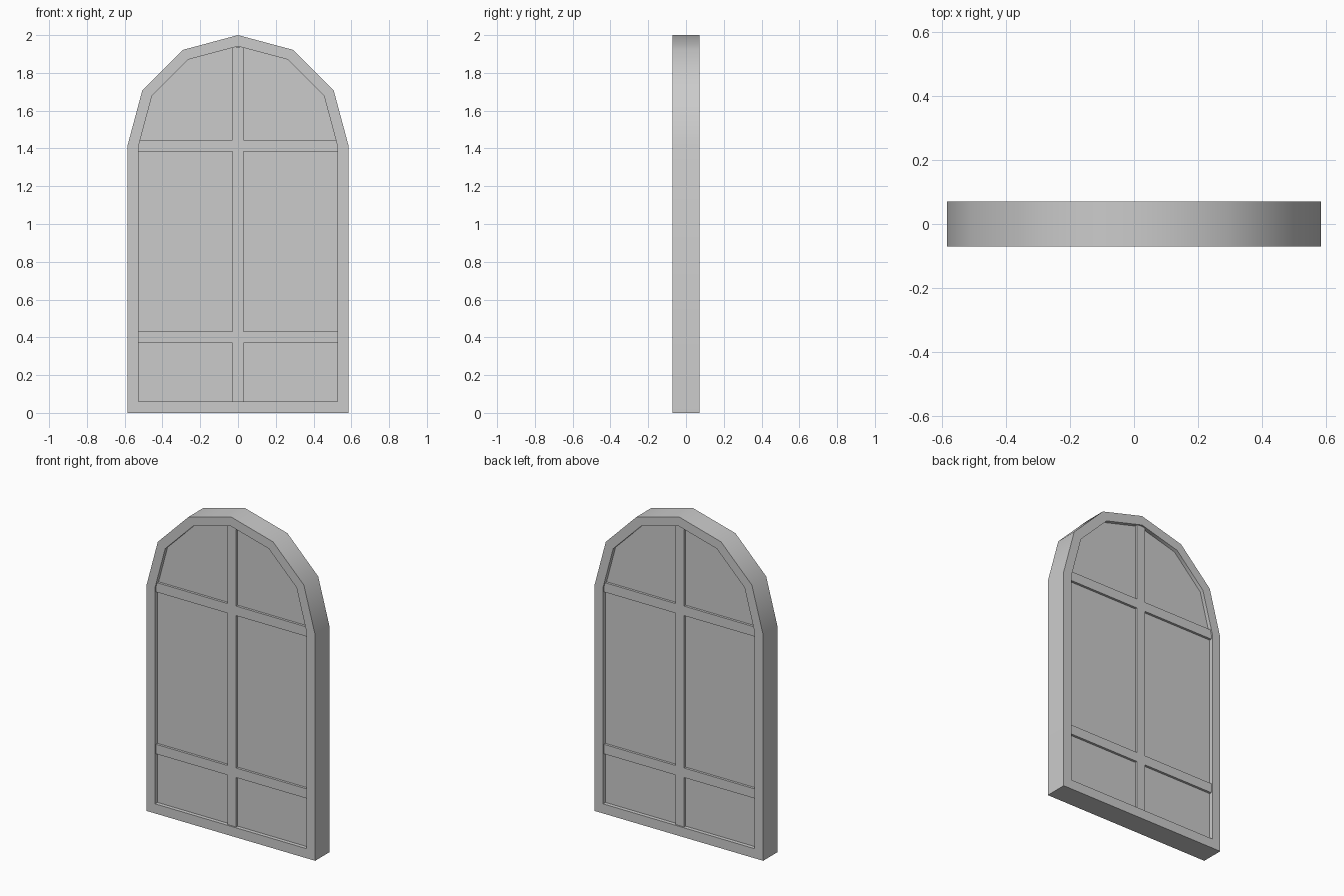
import bpy, bmesh, math

if "Cube" in bpy.data.objects:
    bpy.data.objects.remove(bpy.data.objects["Cube"])

SPRING = 1.415          # height where the arch begins
R_OUT, R_IN = 0.585, 0.526
DEPTH, BAR_Y, GLASS_Y = 0.071, 0.062, 0.047   # half depths


def arch_outline(radius, bottom):
    """Closed outline: straight sides with a six-segment half-round top."""
    pts = [(-radius, bottom), (radius, bottom)]
    for i in range(7):
        a = math.radians(30 * i)
        pts.append((radius * math.cos(a), SPRING + radius * math.sin(a)))
    return pts


def finish(bm, name, smooth=False):
    bmesh.ops.recalc_face_normals(bm, faces=bm.faces)
    mesh = bpy.data.meshes.new(name)
    bm.to_mesh(mesh)
    bm.free()
    obj = bpy.data.objects.new(name, mesh)
    bpy.context.collection.objects.link(obj)
    if smooth:
        bpy.context.view_layer.objects.active = obj
        obj.select_set(True)
        bpy.ops.object.shade_smooth_by_angle(angle=math.radians(40))
        obj.select_set(False)
    return obj


def ring(bm, pts, y):
    return [bm.verts.new((x, y, z)) for x, z in pts]


def bridge(bm, a, b):
    n = len(a)
    for i in range(n):
        j = (i + 1) % n
        bm.faces.new((a[i], a[j], b[j], b[i]))


def prism(name, pts, half_depth):
    bm = bmesh.new()
    front, back = ring(bm, pts, -half_depth), ring(bm, pts, half_depth)
    bridge(bm, front, back)
    bm.faces.new(front)
    bm.faces.new(back)
    return finish(bm, name)


def bar(name, x0, x1, z0, z1):
    return prism(name, [(x0, z0), (x1, z0), (x1, z1), (x0, z1)], BAR_Y)


# Arched frame, a rectangular section swept round the outline
outer, inner = arch_outline(R_OUT, 0), arch_outline(R_IN, 0.06)
bm = bmesh.new()
loops = [ring(bm, outer, -DEPTH), ring(bm, outer, DEPTH),
         ring(bm, inner, DEPTH), ring(bm, inner, -DEPTH)]
for k in range(4):
    bridge(bm, loops[k], loops[(k + 1) % 4])
finish(bm, "window_frame", smooth=True)

# Glass filling the opening
prism("glass_pane", inner, GLASS_Y)

# Upright and cross glazing bars
bar("upright_bar", -0.03, 0.03, 0.06, SPRING + R_IN - 0.003)
for name, z in (("lower_cross_bar", 0.40), ("upper_cross_bar", 1.415)):
    for side, x0, x1 in (("left", -R_IN, -0.03), ("right", 0.03, R_IN)):
        bar(f"{name}_{side}", x0, x1, z - 0.03, z + 0.03)
